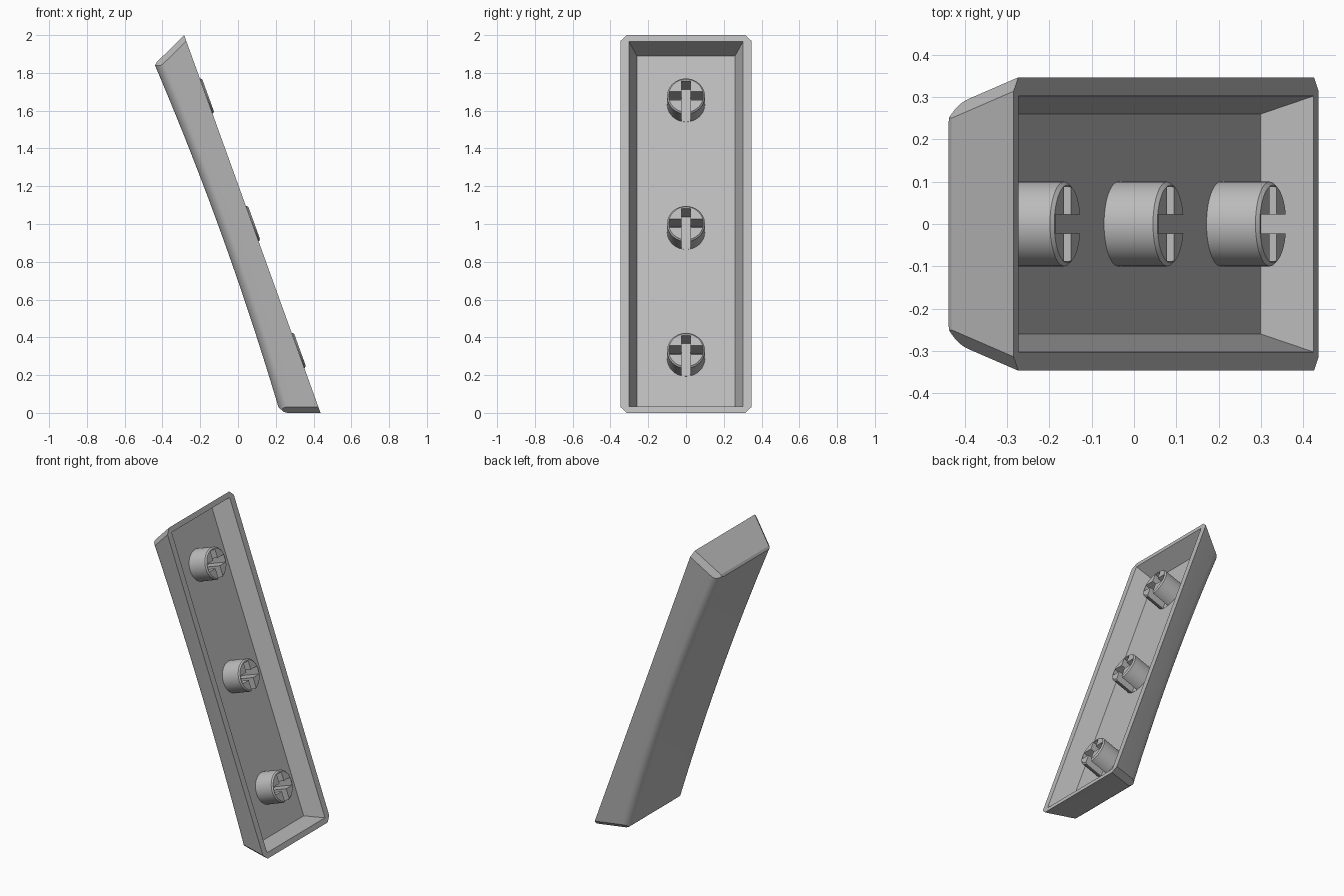
import bpy, bmesh
from math import sin, cos, atan, tan, pi
from mathutils import Matrix, Vector

if "Cube" in bpy.data.objects:
    bpy.data.objects.remove(bpy.data.objects["Cube"])

grey = bpy.data.materials.new("plain grey")
grey.use_nodes = True
grey.diffuse_color = (0.5, 0.5, 0.5, 1)
grey.node_tree.nodes["Principled BSDF"].inputs["Base Color"].default_value = (0.5, 0.5, 0.5, 1)

# Leaning frame: local x runs down the length, local z points out of the open side
TILT = atan(0.361)
U = Vector((sin(TILT), 0, -cos(TILT)))
N = Vector((cos(TILT), 0, sin(TILT)))
FRAME = Matrix((U, (0, 1, 0), N)).transposed().to_4x4()
FRAME.translation = (0.076, 0, 1)

HALF_LEN, HALF_WID, DEPTH = 1.063, 0.347, 0.2
SIDE, END_LOW, END_HIGH = 0.34, 0.361, 0.46      # wall slopes
FILLET, DISH, CORNER = 0.07, 0.028, 0.033


def add_object(name, bm):
    bmesh.ops.recalc_face_normals(bm, faces=bm.faces)
    mesh = bpy.data.meshes.new(name)
    bm.to_mesh(mesh)
    bm.free()
    mesh.materials.append(grey)
    ob = bpy.data.objects.new(name, mesh)
    bpy.context.collection.objects.link(ob)
    ob.matrix_world = FRAME
    return ob


def block(name, low, high, top_scale=(1, 1)):
    """Box between two corners, its upper face optionally scaled."""
    bm = bmesh.new()
    bmesh.ops.create_cube(bm, size=1)
    for v in bm.verts:
        top = v.co.z > 0
        v.co = [a + (b - a) * (c + 0.5) for a, b, c in zip(low, high, v.co)]
        if top:
            v.co.x *= top_scale[0]
            v.co.y *= top_scale[1]
    ob = add_object(name, bm)
    ob.hide_render = True
    return ob


def subtract(ob, cutter):
    bpy.context.view_layer.update()
    mod = ob.modifiers.new("cut", 'BOOLEAN')
    mod.operation = 'DIFFERENCE'
    mod.solver = 'EXACT'
    mod.object = cutter
    bpy.context.view_layer.objects.active = ob
    bpy.ops.object.modifier_apply(modifier=mod.name)
    bpy.data.objects.remove(cutter)


def slice_off(bm, point, normal):
    geom = bm.verts[:] + bm.edges[:] + bm.faces[:]
    cut = bmesh.ops.bisect_plane(bm, geom=geom, dist=1e-5, plane_co=point,
                                 plane_no=normal, clear_outer=True)["geom_cut"]
    edges = [e for e in cut if isinstance(e, bmesh.types.BMEdge)]
    bmesh.ops.edgeloop_fill(bm, edges=edges)


# Cap body: rounded section swept along a gently dished length
def section(s):
    lift = DISH * (1 - (s / 0.97) ** 2)
    depth = DEPTH - lift
    lean = atan(SIDE)
    reach = FILLET * tan((pi / 2 - lean) / 2)
    cy = HALF_WID - SIDE * depth - reach
    cz = FILLET - depth
    half = [(HALF_WID, 0)]
    for i in range(9):
        a = -lean - (pi / 2 - lean) * i / 8
        half.append((cy + FILLET * cos(a), cz + FILLET * sin(a)))
    return half + [(-y, z) for y, z in reversed(half)]


body = bmesh.new()
STEPS = 28
rings = []
for i in range(STEPS + 1):
    s = -1.15 + 2.3 * i / STEPS
    rings.append([body.verts.new((s, y, z)) for y, z in section(s)])
for a, b in zip(rings, rings[1:]):
    for j in range(len(a)):
        k = (j + 1) % len(a)
        body.faces.new((a[j], a[k], b[k], b[j]))
body.faces.new(rings[0])
body.faces.new(rings[-1])
bmesh.ops.recalc_face_normals(body, faces=body.faces)

# End walls and their softened back edges
slice_off(body, (HALF_LEN, 0, 0), (1, 0, -END_LOW))
slice_off(body, (-HALF_LEN, 0, 0), (-1, 0, -END_HIGH))
slice_off(body, (1.0, 0, -0.17), (0.8, 0, -0.6))
slice_off(body, (0.985, 0, -0.185), (0.5, 0, -0.85))
slice_off(body, (-0.978, 0, -0.186), (-0.7, 0, -0.7))

# Chamfered corners
for end, slope in ((1, END_LOW), (-1, END_HIGH)):
    for side in (1, -1):
        edge = Vector((end * slope, side * SIDE, 1))
        across = Vector((end * CORNER, -side * CORNER, 0))
        normal = edge.cross(across)
        if normal.x * end < 0:
            normal.negate()
        slice_off(body, (end * HALF_LEN, side * (HALF_WID - CORNER), 0), normal)
bmesh.ops.dissolve_limit(body, angle_limit=0.001, verts=body.verts, edges=body.edges)
cap = add_object("cap_shell", body)

# Hollow with sloping inner walls
FLOOR = -0.12
over = 1.17
floor_x, floor_y = 0.99, 0.26
cavity = block("cavity_cutter", (-floor_x, -floor_y, FLOOR), (floor_x, floor_y, 0.02),
               ((floor_x + 0.045) / floor_x, (floor_y + 0.05) / floor_y))
subtract(cap, cavity)

# Three round mounting posts with cross slots open on the lower side
posts = []
for name, s in (("upper_post", -0.718), ("middle_post", 0), ("lower_post", 0.714)):
    bm = bmesh.new()
    tip, base = 0.011, FLOOR - 0.005
    bmesh.ops.create_cone(bm, cap_ends=True, segments=48, radius1=0.1, radius2=0.1,
                          depth=tip - base,
                          matrix=Matrix.Translation((s, 0, (tip + base) / 2)))
    rim = [e for e in bm.edges if all(v.co.z > 0 for v in e.verts)]
    bmesh.ops.bevel(bm, geom=rim, offset=0.008, segments=1, affect='EDGES')
    post = add_object(name, bm)
    low, high = FLOOR + 0.001, 0.05
    subtract(post, block("long_slot_cutter", (s - 0.083, -0.023, low), (s + 0.15, 0.023, high)))
    subtract(post, block("cross_slot_cutter", (s - 0.025, -0.087, low), (s + 0.025, 0.087, high)))
    posts.append(post)

# Smooth shading with sharp edges kept
bpy.ops.object.select_all(action='DESELECT')
for ob in [cap] + posts:
    ob.select_set(True)
bpy.context.view_layer.objects.active = cap
bpy.ops.object.shade_smooth_by_angle(angle=pi / 9)
